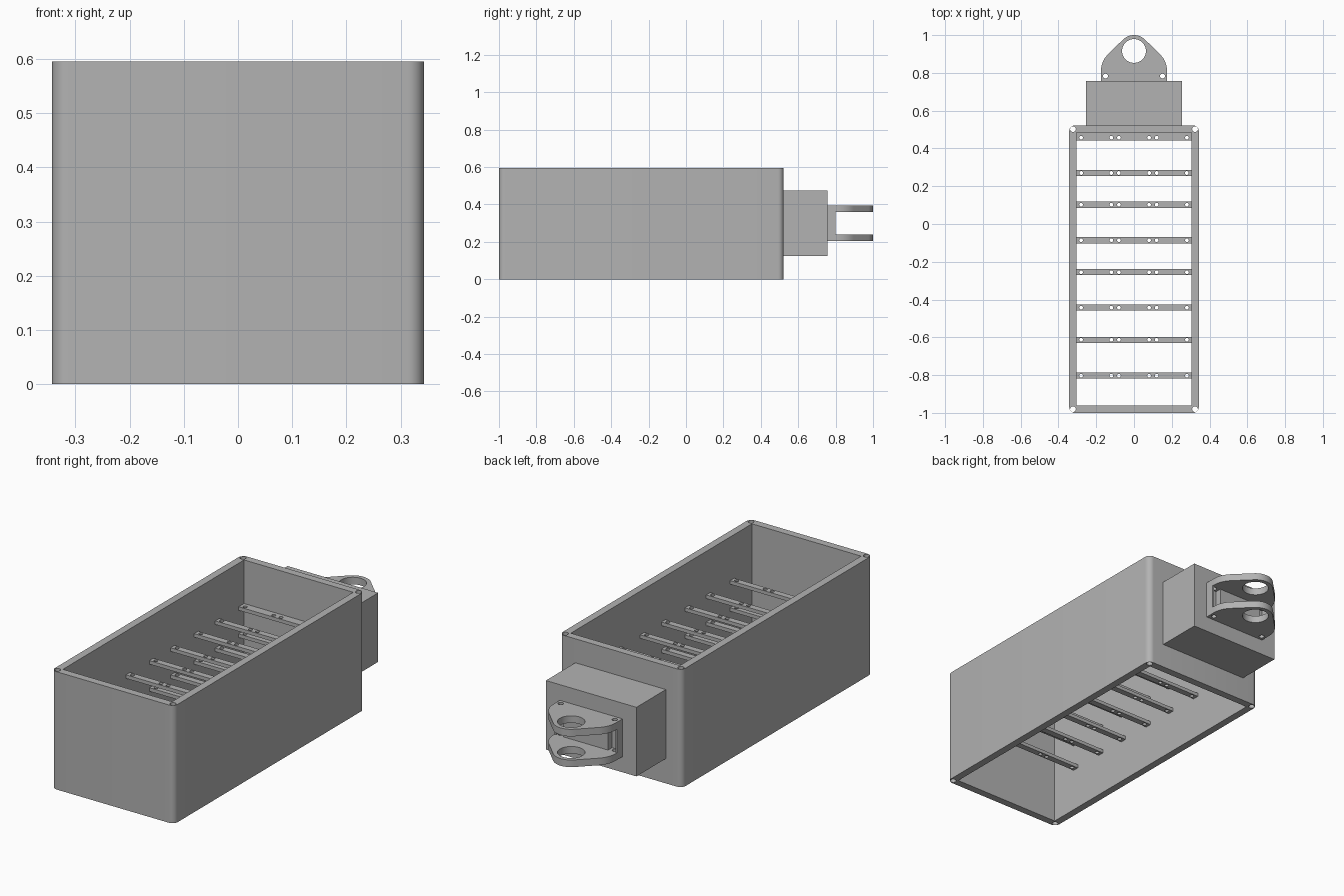
import bpy
import bmesh
from math import cos, sin, pi

cube = bpy.data.objects.get("Cube")
if cube:
    bpy.data.objects.remove(cube, do_unlink=True)

grey = bpy.data.materials.new("plain grey")
grey.use_nodes = True
grey.diffuse_color = (0.45, 0.45, 0.45, 1)
grey.node_tree.nodes["Principled BSDF"].inputs["Base Color"].default_value = (0.45, 0.45, 0.45, 1)


def arc(cx, cy, r, a0, a1, n):
    """Points along an arc, angles in degrees."""
    return [(cx + r * cos((a0 + (a1 - a0) * i / n) * pi / 180),
             cy + r * sin((a0 + (a1 - a0) * i / n) * pi / 180)) for i in range(n + 1)]


def circle(cx, cy, r, n=24):
    return arc(cx, cy, r, 0, 360, n)[:-1]


def rectangle(x0, x1, y0, y1):
    return [(x0, y0), (x1, y0), (x1, y1), (x0, y1)]


def rounded_rectangle(x0, x1, y0, y1, r):
    return (arc(x1 - r, y1 - r, r, 0, 90, 8) + arc(x0 + r, y1 - r, r, 90, 180, 8)
            + arc(x0 + r, y0 + r, r, 180, 270, 8) + arc(x1 - r, y0 + r, r, 270, 360, 8))


def prism(name, loops, z0, z1):
    """Extrude an outline (first loop) with holes (other loops) from z0 to z1."""
    bm = bmesh.new()
    edges = []
    for loop in loops:
        verts = [bm.verts.new((x, y, z0)) for x, y in loop]
        edges += [bm.edges.new((v, verts[i - 1])) for i, v in enumerate(verts)]
    bmesh.ops.triangle_fill(bm, use_beauty=True, edges=edges, normal=(0, 0, 1))
    result = bmesh.ops.extrude_face_region(bm, geom=bm.faces[:])
    top = [g for g in result["geom"] if isinstance(g, bmesh.types.BMVert)]
    bmesh.ops.translate(bm, verts=top, vec=(0, 0, z1 - z0))
    bmesh.ops.recalc_face_normals(bm, faces=bm.faces[:])
    mesh = bpy.data.meshes.new(name)
    bm.to_mesh(mesh)
    bm.free()
    mesh.materials.append(grey)
    obj = bpy.data.objects.new(name, mesh)
    bpy.context.collection.objects.link(obj)
    bpy.ops.object.select_all(action="DESELECT")
    obj.select_set(True)
    bpy.context.view_layer.objects.active = obj
    bpy.ops.object.shade_smooth_by_angle(angle=pi / 6)
    return obj


# Open case: a rectangular tube with a screw hole in each corner
HALF, FRONT, BACK, WALL, HEIGHT = 0.343, -1.0, 0.522, 0.038, 0.595
corner_holes = [circle(sx * (HALF - 0.02), y, 0.015)
                for sx in (-1, 1) for y in (FRONT + 0.02, BACK - 0.02)]
prism("case", [rounded_rectangle(-HALF, HALF, FRONT, BACK, 0.03),
               rectangle(WALL - HALF, HALF - WALL, FRONT + WALL, BACK - WALL)]
      + corner_holes, 0, HEIGHT)

# Two layers of drilled cross rails
rail_rows = (0.457, 0.27, 0.102, -0.086, -0.255, -0.443, -0.613, -0.803)
for layer, z in (("lower", 0.22), ("upper", 0.357)):
    for i, y in enumerate(rail_rows):
        back = BACK - WALL if i == 0 else y + 0.016
        holes = [circle(s * x, y, 0.01, 16) for s in (-1, 1) for x in (0.08, 0.12, 0.28)]
        prism(f"{layer}_rail_{i + 1}",
              [rectangle(WALL - HALF, HALF - WALL, y - 0.016, back)] + holes, z, z + 0.018)

# Solid block on the back wall
BLOCK_END = 0.757
prism("mount_block", [rectangle(-0.253, 0.253, BACK, BLOCK_END)], 0.125, 0.474)

# Two pierced lugs with a rounded nose and shoulders
right_side = [(0.175, BLOCK_END)] + arc(0.055, 0.811, 0.12, 0, 45, 8) + arc(0, 0.916, 0.084, 45, 90, 10)
lug_outline = right_side + [(-x, y) for x, y in right_side[-2::-1]]
lug_holes = [circle(0, 0.916, 0.063, 40)] + [circle(s * 0.151, 0.783, 0.013, 16) for s in (-1, 1)]
for name, z in (("lower_lug", 0.204), ("upper_lug", 0.359)):
    prism(name, [lug_outline] + lug_holes, z, z + 0.036)

# Web joining the lugs, with a fastener pocket near each end
web_half = [(0.175, BLOCK_END), (0.175, 0.8), (0.166, 0.8), (0.166, 0.768),
            (0.125, 0.768), (0.125, 0.8)]
prism("lug_web", [web_half + [(-x, y) for x, y in reversed(web_half)]], 0.24, 0.359)
